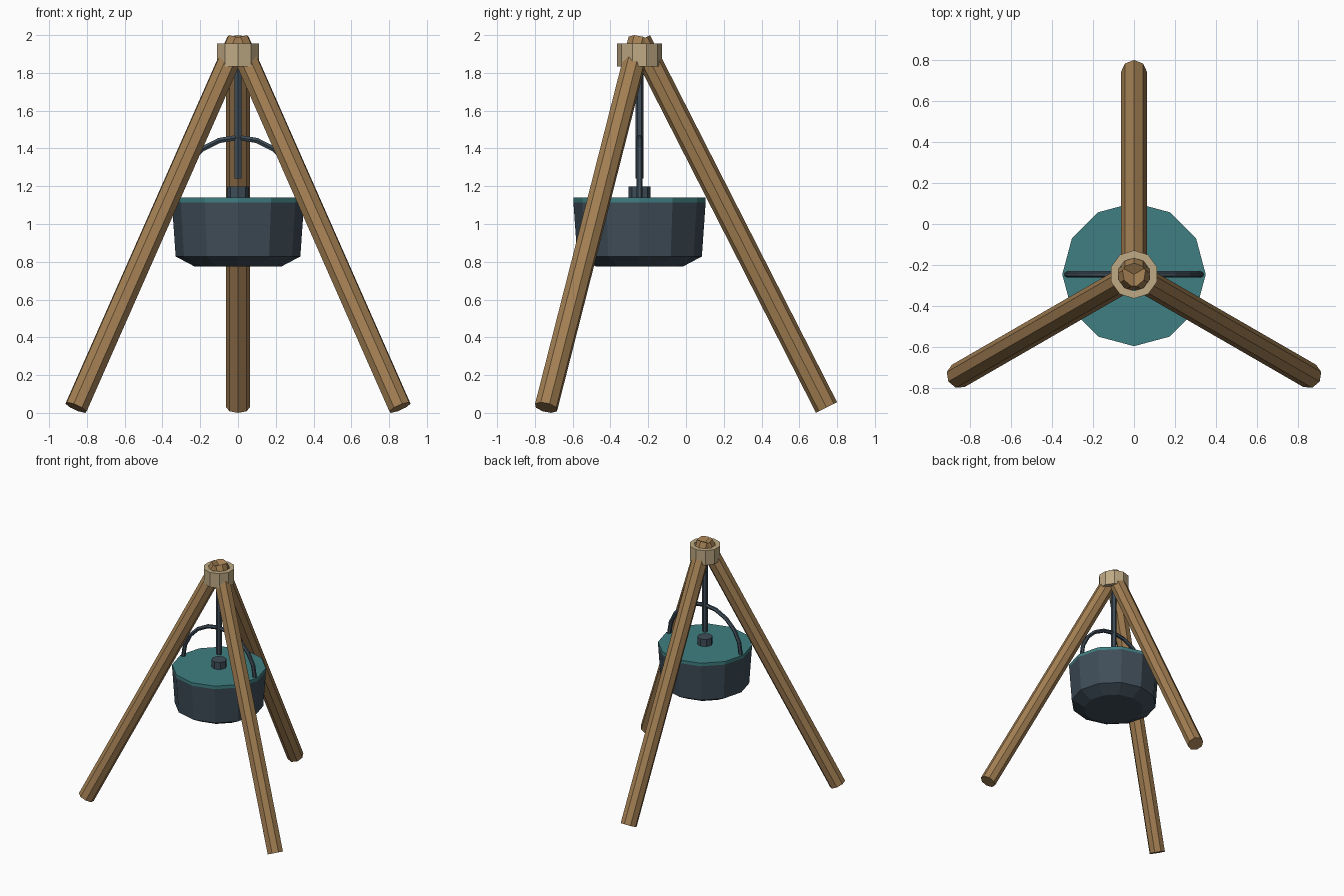
import bpy, bmesh
from math import sin, cos, pi, atan2, hypot
from mathutils import Matrix

if "Cube" in bpy.data.objects:
    bpy.data.objects.remove(bpy.data.objects["Cube"])

AXIS_Y = -0.246


def material(name, rgb):
    m = bpy.data.materials.new(name)
    m.diffuse_color = (*rgb, 1)
    m.use_nodes = True
    m.node_tree.nodes["Principled BSDF"].inputs["Base Color"].default_value = m.diffuse_color
    return m


wood = material("wood", (0.36, 0.21, 0.085))
rope = material("rope", (0.52, 0.40, 0.23))
iron = material("iron", (0.05, 0.075, 0.10))
teal = material("teal", (0.05, 0.21, 0.22))


def lathe(name, profile, sides, mat, matrix=Matrix(), closed=False):
    """Spin (radius, z) points about z; closed joins the profile into a hollow ring."""
    bm = bmesh.new()
    rings = []
    for r, z in profile:
        rings.append([bm.verts.new((r * sin(2 * pi * i / sides), r * cos(2 * pi * i / sides), z))
                      for i in range(sides)])
    pairs = list(zip(rings, rings[1:]))
    if closed:
        pairs.append((rings[-1], rings[0]))
    for a, b in pairs:
        for i in range(sides):
            j = (i + 1) % sides
            bm.faces.new((a[i], a[j], b[j], b[i]))
    if not closed:
        bm.faces.new(rings[0])
        bm.faces.new(rings[-1])
    bmesh.ops.recalc_face_normals(bm, faces=bm.faces)
    me = bpy.data.meshes.new(name)
    bm.to_mesh(me)
    bm.free()
    me.materials.append(mat)
    ob = bpy.data.objects.new(name, me)
    ob.matrix_world = Matrix.Translation((0, AXIS_Y, 0)) @ matrix
    bpy.context.collection.objects.link(ob)
    return ob


# Three tripod legs meeting on the axis
spread, low, high, leg_r = 0.99, 0.0285, 1.9715, 0.0625
rise = high - low
for k, name in enumerate(("back_leg", "front_left_leg", "front_right_leg")):
    place = (Matrix.Rotation(2 * pi * k / 3, 4, 'Z')
             @ Matrix.Translation((0, spread, low))
             @ Matrix.Rotation(atan2(spread, rise), 4, 'X'))
    lathe(name, [(leg_r, 0), (leg_r, hypot(spread, rise))], 8, wood, place)

# Binding ring at the top
lathe("binding_ring", [(0.118, 1.835), (0.118, 1.955), (0.08, 1.955), (0.08, 1.835)],
      10, rope, closed=True)

# Pot, lid and knob
lathe("pot", [(0.23, 0.775), (0.33, 0.828), (0.35, 1.115)], 12, iron)
lathe("lid", [(0.35, 1.115), (0.35, 1.14)], 12, teal)
lathe("lid_knob", [(0.058, 1.14), (0.058, 1.198)], 8, iron)

# Hanging rod
lathe("hanging_rod", [(0.021, 1.24), (0.021, 1.92)], 6, iron)

# Arched carrying handle
cu = bpy.data.curves.new("handle", 'CURVE')
cu.dimensions = '3D'
cu.bevel_depth = 0.016
cu.bevel_resolution = 1
cu.use_fill_caps = True
sp = cu.splines.new('POLY')
sp.points.add(10)
for i, p in enumerate(sp.points):
    a = pi * i / 10
    p.co = (0.325 * cos(a), 0, 1.133 + 0.325 * sin(a), 1)
sp.use_smooth = False
cu.materials.append(iron)
handle = bpy.data.objects.new("handle", cu)
handle.location.y = AXIS_Y
bpy.context.collection.objects.link(handle)
